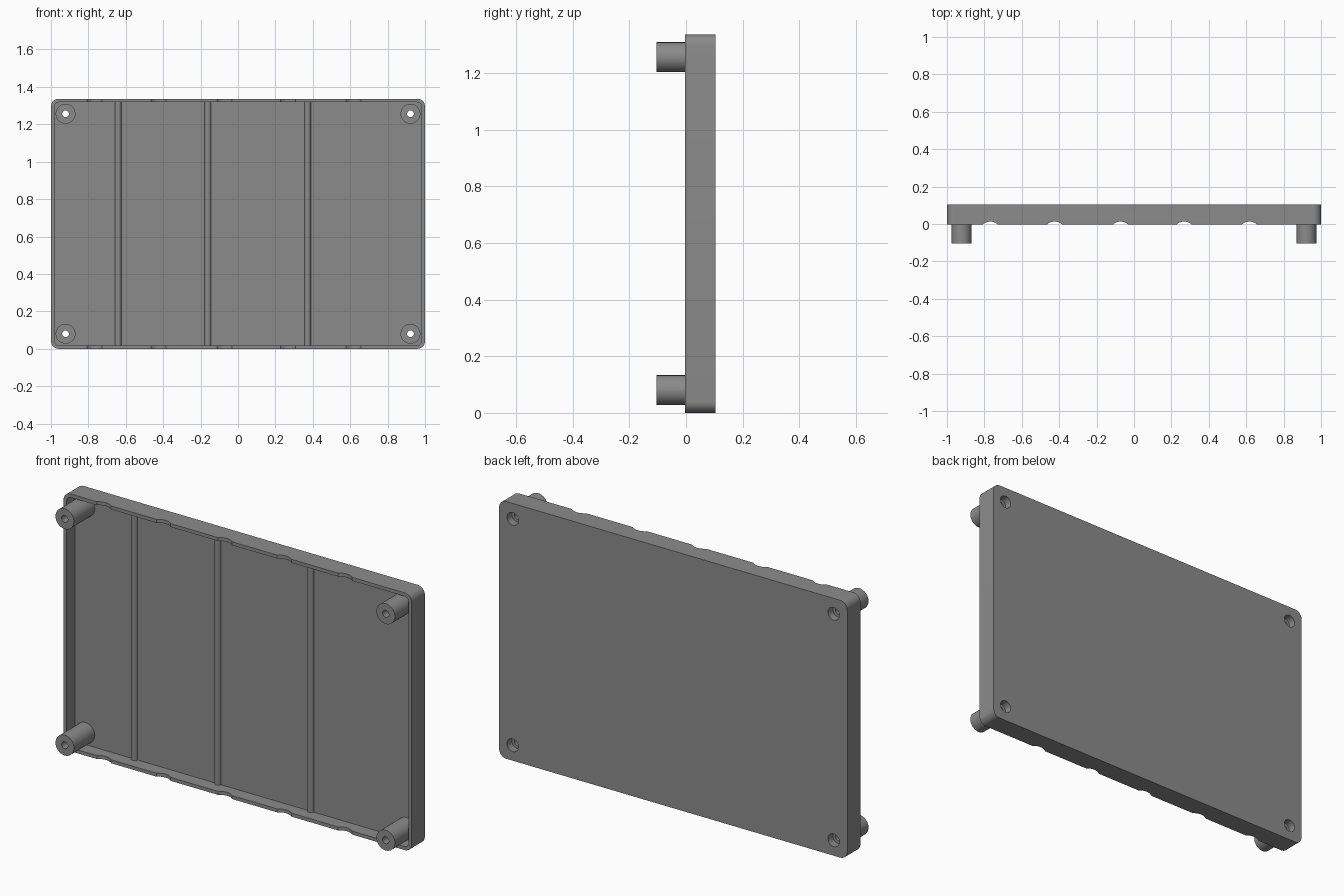
import bpy, math
from mathutils import Matrix, Vector

if "Cube" in bpy.data.objects:
    bpy.data.objects.remove(bpy.data.objects["Cube"])

H = 1.336                       # panel height
FRONT, FLOOR, BACK = -0.003, 0.066, 0.105
POST_X, POST_Z = 0.922, (0.08, 1.256)

grey = bpy.data.materials.new("mid grey")
grey.diffuse_color = (0.26, 0.26, 0.26, 1)
grey.use_nodes = True
grey.node_tree.nodes["Principled BSDF"].inputs["Base Color"].default_value = grey.diffuse_color


def prism(name, pts, axis, a, b):
    """Extrude a 2D outline along y (pts are x,z) or z (pts are x,y)."""
    n = len(pts)
    if axis == "y":
        verts = [(p, t, q) for t in (a, b) for p, q in pts]
    else:
        verts = [(p, q, t) for t in (a, b) for p, q in pts]
    faces = [list(range(n))[::-1], list(range(n, 2 * n))]
    faces += [(i, (i + 1) % n, n + (i + 1) % n, n + i) for i in range(n)]
    if axis == "y":
        faces = [list(f)[::-1] for f in faces]
    me = bpy.data.meshes.new(name)
    me.from_pydata(verts, [], faces)
    me.materials.append(grey)
    ob = bpy.data.objects.new(name, me)
    bpy.context.collection.objects.link(ob)
    return ob


def rounded(x, z0, z1, r, n=8):
    pts = []
    for k, (cx, cz) in enumerate(((x - r, z1 - r), (r - x, z1 - r),
                                  (r - x, z0 + r), (x - r, z0 + r))):
        for i in range(n + 1):
            t = (k + i / n) * math.pi / 2
            pts.append((cx + r * math.cos(t), cz + r * math.sin(t)))
    return pts


def circle(cx, cz, r, n=32):
    return [(cx + r * math.cos(2 * math.pi * i / n),
             cz + r * math.sin(2 * math.pi * i / n)) for i in range(n)]


def boolean(ob, tool, op="DIFFERENCE"):
    m = ob.modifiers.new(op.lower(), "BOOLEAN")
    m.operation, m.object, m.solver = op, tool, "EXACT"
    bpy.context.view_layer.objects.active = ob
    bpy.ops.object.modifier_apply(modifier=m.name)
    bpy.data.objects.remove(tool)


# Shallow tray with rounded corners
tray = prism("tray", rounded(1.0, 0, H, 0.04), "y", FRONT, BACK)
boolean(tray, prism("cavity", rounded(0.982, 0.018, H - 0.018, 0.025), "y", -0.1, FLOOR))

# Curved notches across the top and bottom rims
for x in (-0.768, -0.425, -0.072, 0.268, 0.617):
    boolean(tray, prism("notch", circle(x, FRONT - 0.044, 0.06, 48), "z", -0.1, H + 0.1))

# Corner posts, screw holes and counterbores
corners = [(x, z) for x in (-POST_X, POST_X) for z in POST_Z]
for x, z in corners:
    boolean(tray, prism("post", circle(x, z, 0.053), "y", -0.105, FLOOR + 0.01), "UNION")
for x, z in corners:
    boolean(tray, prism("screw_hole", circle(x, z, 0.018), "y", -0.2, 0.2))
    boolean(tray, prism("counterbore", circle(x, z, 0.033), "y", 0.065, 0.2))

# Low half-round ribs on the tray floor
ribs = []
for x in (-0.641, -0.161, 0.372):
    arc = [(x + 0.018 * math.cos(math.pi * (1 + i / 8)),
            FLOOR + 0.002 + 0.018 * math.sin(math.pi * (1 + i / 8))) for i in range(9)]
    ribs.append(prism("floor_rib", arc, "z", 0.016, H - 0.016))

# Smooth the round surfaces, keep edges sharp
for ob in [tray] + ribs:
    bpy.ops.object.select_all(action="DESELECT")
    ob.select_set(True)
    bpy.context.view_layer.objects.active = ob
    bpy.ops.object.shade_smooth_by_angle(angle=math.radians(30))
